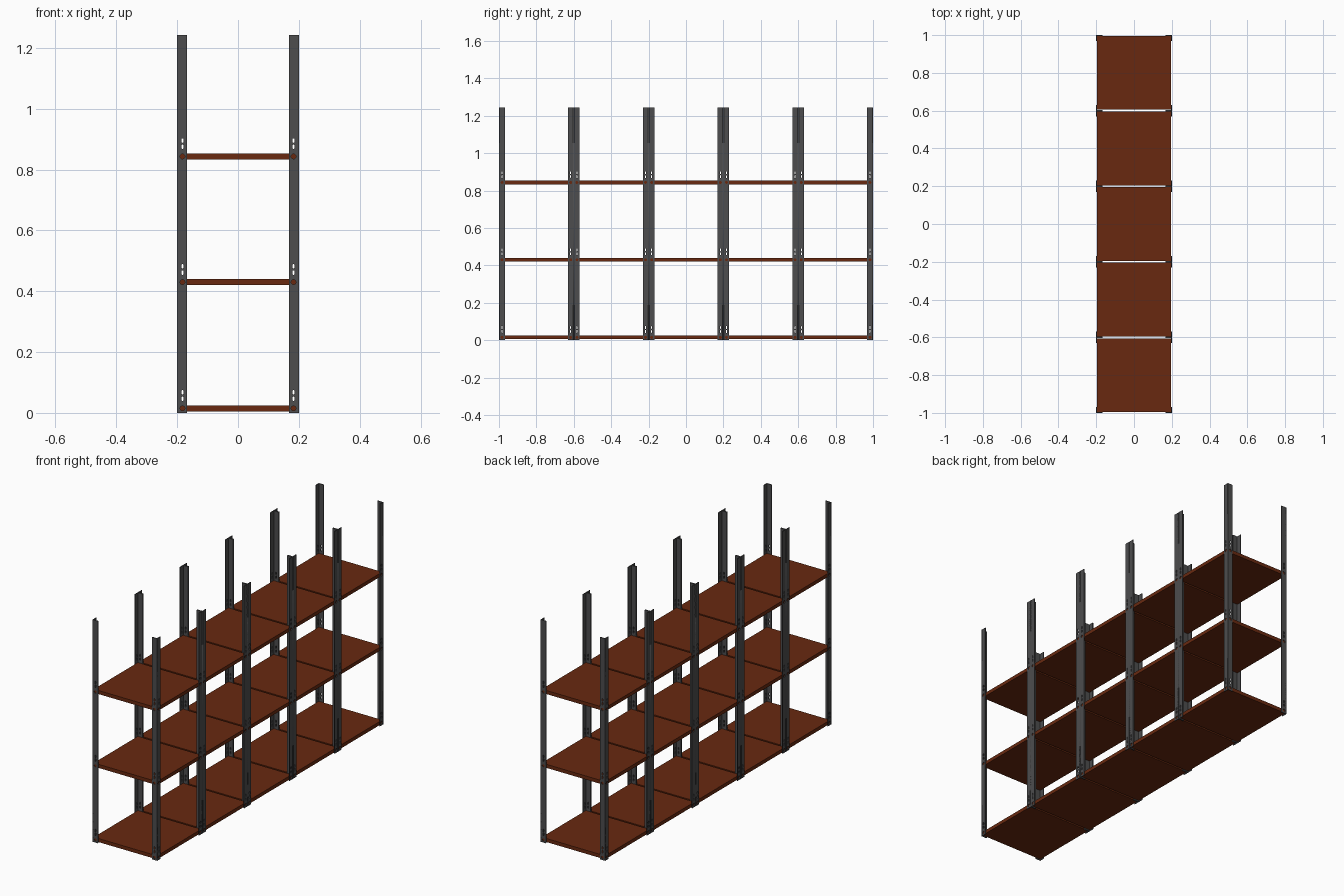
import bpy, bmesh, math
from mathutils import Matrix

if "Cube" in bpy.data.objects:
    bpy.data.objects.remove(bpy.data.objects["Cube"])

H = 1.243                     # upright height
T = 0.004                     # sheet thickness
BAY = 0.2                     # half length of a bay
XH = 0.2                      # half depth of the rack
LEVELS = (0.015, 0.43, 0.843) # shelf centre heights


def material(name, rgb):
    m = bpy.data.materials.new(name)
    m.diffuse_color = (*rgb, 1)
    m.use_nodes = True
    m.node_tree.nodes["Principled BSDF"].inputs["Base Color"].default_value = m.diffuse_color
    return m


steel = material("dark_steel", (0.075, 0.075, 0.077))
brown = material("brown_board", (0.14, 0.022, 0.005))


def slot(cx, cz, r, half):
    # closed outline of a round hole (half = 0) or an upright slot
    pts = []
    for i in range(12):
        a = 2 * math.pi * (i + 0.5) / 12
        s = half if math.sin(a) > 0 else -half
        pts.append((cx + r * math.cos(a), cz + r * math.sin(a) + s))
    return pts


def flange(width):
    # flat punched strip in the XY plane, thickness centred on Z
    cu = bpy.data.curves.new("flange", 'CURVE')
    cu.dimensions = '2D'
    cu.fill_mode = 'BOTH'
    cu.extrude = T / 2
    loops = [[(0, 0), (width, 0), (width, H), (0, H)]]
    for z in LEVELS:
        c = width / 2 + 0.001
        loops.append(slot(c, z, 0.008, 0))
        loops.append(slot(c, z + 0.0315, 0.003, 0.0045))
        loops.append(slot(c, z + 0.0525, 0.003, 0.0045))
    for pts in loops:
        sp = cu.splines.new('POLY')
        sp.points.add(len(pts) - 1)
        for p, (x, y) in zip(sp.points, pts):
            p.co = (x, y, 0, 1)
        sp.use_cyclic_u = True
    ob = bpy.data.objects.new("flange", cu)
    bpy.context.collection.objects.link(ob)
    bpy.context.view_layer.update()
    me = bpy.data.meshes.new_from_object(
        ob.evaluated_get(bpy.context.evaluated_depsgraph_get()))
    bpy.data.objects.remove(ob)
    return me


# one angle-section upright at the +x +y corner of a bay
bm = bmesh.new()
end_plate = flange(0.033)
end_plate.transform(Matrix.Translation((XH, BAY - T / 2, 0)) @
                    Matrix(((-1, 0, 0, 0), (0, 0, 1, 0), (0, 1, 0, 0), (0, 0, 0, 1))))
bm.from_mesh(end_plate)
side_plate = flange(0.031)
side_plate.transform(Matrix.Translation((XH - T / 2, BAY, 0)) @
                     Matrix(((0, 0, 1, 0), (-1, 0, 0, 0), (0, 1, 0, 0), (0, 0, 0, 1))))
bm.from_mesh(side_plate)
bmesh.ops.remove_doubles(bm, verts=bm.verts, dist=1e-6)
bmesh.ops.recalc_face_normals(bm, faces=bm.faces)
post_mesh = bpy.data.meshes.new("uprights")
bm.to_mesh(post_mesh)
bm.free()
post_mesh.materials.clear()
post_mesh.materials.append(steel)

# one shelf board
bm = bmesh.new()
bmesh.ops.create_cube(bm, size=1, matrix=Matrix.Diagonal(
    (2 * (XH - T), 2 * (BAY - T - 0.001), 0.02, 1)))
shelf_mesh = bpy.data.meshes.new("shelf")
bm.to_mesh(shelf_mesh)
bm.free()
shelf_mesh.materials.append(brown)

# five bays standing end to end
for i in range(5):
    y = (i - 2) * 2 * BAY
    posts = bpy.data.objects.new(f"uprights_bay_{i + 1}", post_mesh)
    posts.location.y = y
    bpy.context.collection.objects.link(posts)
    mir = posts.modifiers.new("corners", 'MIRROR')
    mir.use_axis = (True, True, False)
    mir.use_mirror_merge = False
    for j, z in enumerate(LEVELS):
        shelf = bpy.data.objects.new(f"shelf_bay_{i + 1}_level_{j + 1}", shelf_mesh)
        shelf.location = (0, y, z)
        bpy.context.collection.objects.link(shelf)
